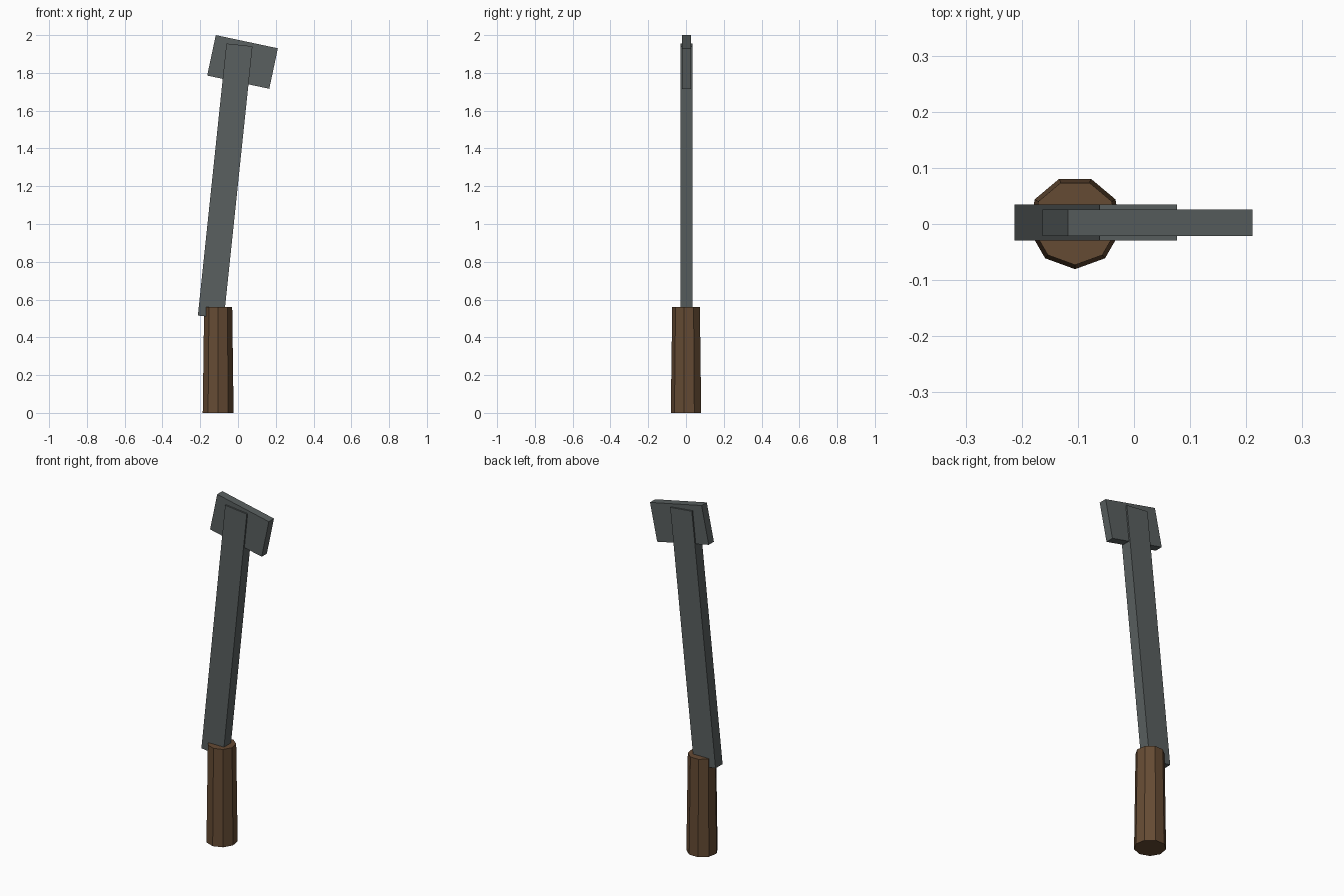
import bpy
import math

if "Cube" in bpy.data.objects:
    bpy.data.objects.remove(bpy.data.objects["Cube"])

CY = 0.0025  # shared depth centre of all parts


def material(name, rgb):
    m = bpy.data.materials.new(name)
    m.diffuse_color = (*rgb, 1)
    m.use_nodes = True
    m.node_tree.nodes["Principled BSDF"].inputs["Base Color"].default_value = m.diffuse_color
    return m


steel = material("dark steel", (0.1, 0.115, 0.115))
wood = material("brown wood", (0.13, 0.07, 0.034))


def slab(name, x, z, size, tilt):
    """Flat box leaning to +x by tilt degrees."""
    bpy.ops.mesh.primitive_cube_add(size=1)
    o = bpy.context.object
    o.name = name
    o.scale = size
    o.location = (x, CY, z)
    o.rotation_euler = (0, math.radians(tilt), 0)
    o.data.materials.append(steel)
    return o


# Wooden grip: nine-sided, slightly tapered, one corner facing the front
R1, R2, H = 0.083, 0.0755, 0.56
bpy.ops.mesh.primitive_cone_add(vertices=9, radius1=R1, radius2=R2, depth=H)
grip = bpy.context.object
grip.name = "grip"
grip.location = (-0.105, CY, H / 2)
# primitive's first vertex lies on +y; turn it to -y
first = grip.data.vertices[0].co
grip.rotation_euler[2] = -math.pi / 2 - math.atan2(first.y, first.x)
grip.data.materials.append(wood)

# Long leaning bar and the wider tip plate
slab("blade_bar", -0.068, 1.228, (0.1385, 0.064, 1.448), 6)
slab("tip_plate", 0.024, 1.858, (0.336, 0.047, 0.219), 12)
